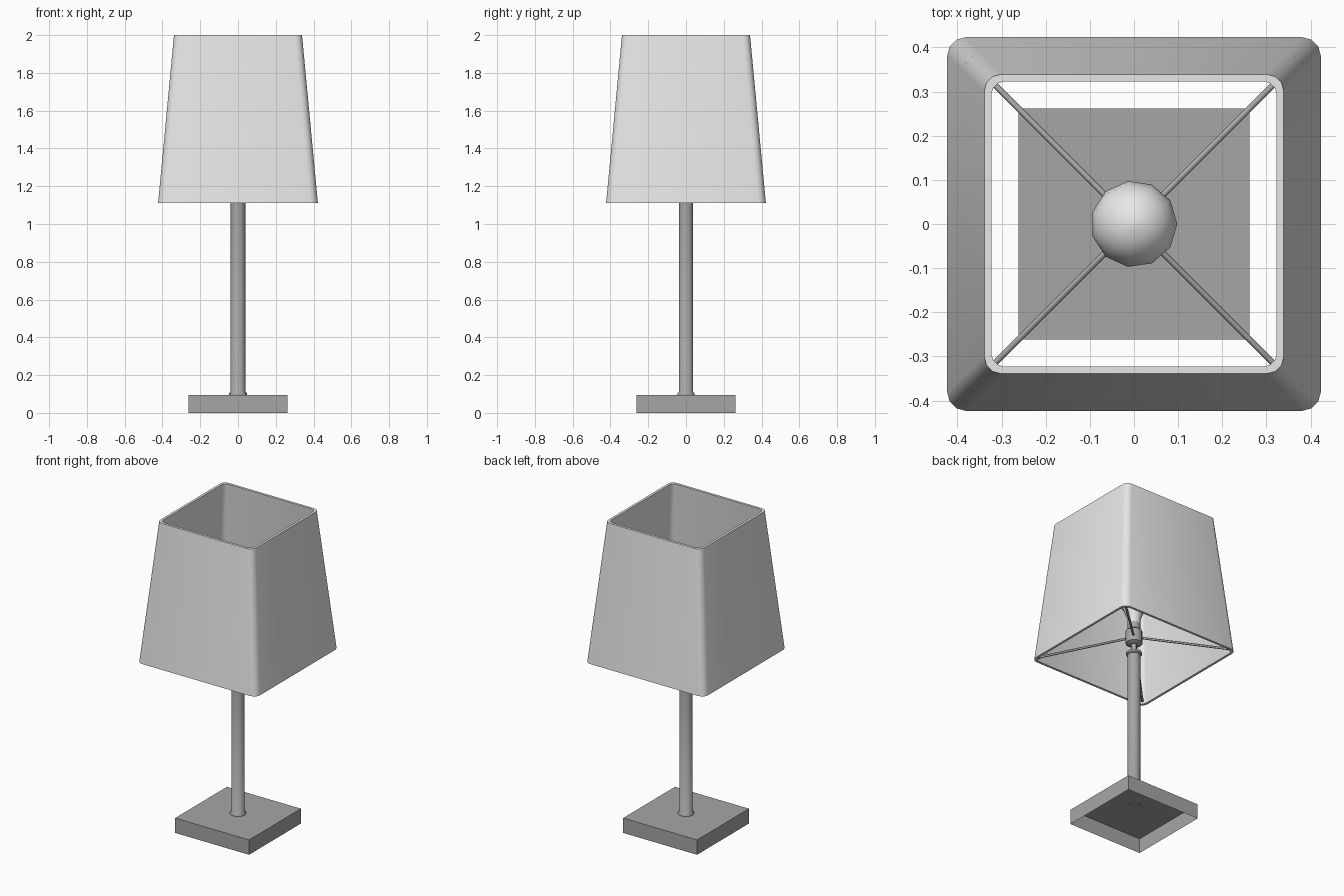
import bpy, bmesh, math
from mathutils import Vector

if "Cube" in bpy.data.objects:
    bpy.data.objects.remove(bpy.data.objects["Cube"])


def material(name, v):
    m = bpy.data.materials.new(name)
    m.diffuse_color = (v, v, v, 1)
    m.use_nodes = True
    m.node_tree.nodes["Principled BSDF"].inputs["Base Color"].default_value = m.diffuse_color
    return m


METAL = material("grey_metal", 0.38)
FABRIC = material("pale_fabric", 0.8)
GLASS = material("white_glass", 0.8)


def finish(bm, name, mat, angle=None):
    mesh = bpy.data.meshes.new(name)
    bm.to_mesh(mesh)
    bm.free()
    ob = bpy.data.objects.new(name, mesh)
    bpy.context.collection.objects.link(ob)
    mesh.materials.append(mat)
    if angle:
        bpy.ops.object.select_all(action='DESELECT')
        ob.select_set(True)
        bpy.context.view_layer.objects.active = ob
        bpy.ops.object.shade_smooth_by_angle(angle=math.radians(angle))
    return ob


def skin(name, rings, mat, angle, closed=False):
    """Bridge equal-length rings; cap the ends, or join last ring to first."""
    bm = bmesh.new()
    vs = [[bm.verts.new(p) for p in r] for r in rings]
    n = len(vs[0])
    pairs = list(zip(vs, vs[1:])) + ([(vs[-1], vs[0])] if closed else [])
    for a, b in pairs:
        for i in range(n):
            j = (i + 1) % n
            bm.faces.new((a[i], a[j], b[j], b[i]))
    if not closed:
        bm.faces.new(vs[0][::-1])
        bm.faces.new(vs[-1])
    bmesh.ops.recalc_face_normals(bm, faces=bm.faces)
    return finish(bm, name, mat, angle)


def lathe(name, profile, mat, sides=10, angle=45):
    rings = [[(r * math.cos(2 * math.pi * i / sides),
               r * math.sin(2 * math.pi * i / sides), z) for i in range(sides)]
             for r, z in profile]
    return skin(name, rings, mat, angle)


def rounded_square(half, radius, z, steps=3):
    pts = []
    for q in range(4):
        cx, cy = [(1, 1), (-1, 1), (-1, -1), (1, -1)][q]
        for s in range(steps + 1):
            a = math.pi / 2 * (q + s / steps)
            pts.append((cx * (half - radius) + radius * math.cos(a),
                        cy * (half - radius) + radius * math.sin(a), z))
    return pts


# Square base, hollow underneath
bm = bmesh.new()
bmesh.ops.create_cube(bm, size=1)
bmesh.ops.scale(bm, vec=(0.524, 0.524, 0.095), verts=bm.verts)
bmesh.ops.translate(bm, vec=(0, 0, 0.0475), verts=bm.verts)
bmesh.ops.delete(bm, geom=[f for f in bm.faces if f.normal.z < -0.5], context='FACES')
finish(bm, "base", METAL)

# Stem with a small foot collar, and the thin neck above it
lathe("stem", [(0.047, 0.093), (0.047, 0.104), (0.039, 0.112), (0.039, 1.11),
               (0.046, 1.115), (0.046, 1.13)], METAL)
lathe("neck", [(0.018, 1.125), (0.018, 1.2)], METAL, 8)

# Socket and bulb
lathe("socket", [(0.03, 1.18), (0.05, 1.19), (0.05, 1.27), (0.038, 1.28),
                 (0.038, 1.32)], METAL)
bulb = [(0.036, 1.31), (0.042, 1.36), (0.065, 1.42)]
bulb += [(0.098 * math.cos(a), 1.5 + 0.098 * math.sin(a))
         for a in (math.radians(d) for d in (-25, 0, 22, 45, 67, 86))]
lathe("bulb", bulb, GLASS, 11, 60)

# Four-sided tapered shade with real wall thickness
skin("shade", [rounded_square(0.423, 0.042, 1.11), rounded_square(0.339, 0.038, 2.0),
               rounded_square(0.323, 0.03, 2.0), rounded_square(0.408, 0.034, 1.11)],
     FABRIC, 40, closed=True)

# Four diagonal arms carrying the shade
for i, name in enumerate(("back_right", "back_left", "front_left", "front_right")):
    a = math.pi / 4 + i * math.pi / 2
    start = Vector((0.045 * math.cos(a), 0.045 * math.sin(a), 1.225))
    end = Vector((0.56 * math.cos(a), 0.56 * math.sin(a), 1.125))
    side = Vector((-math.sin(a), math.cos(a), 0))
    up = (end - start).normalized().cross(side)
    rings = [[p + 0.007 * (side * math.cos(t) + up * math.sin(t))
              for t in (k * math.pi / 3 for k in range(6))] for p in (start, end)]
    skin("arm_" + name, rings, METAL, 65)
